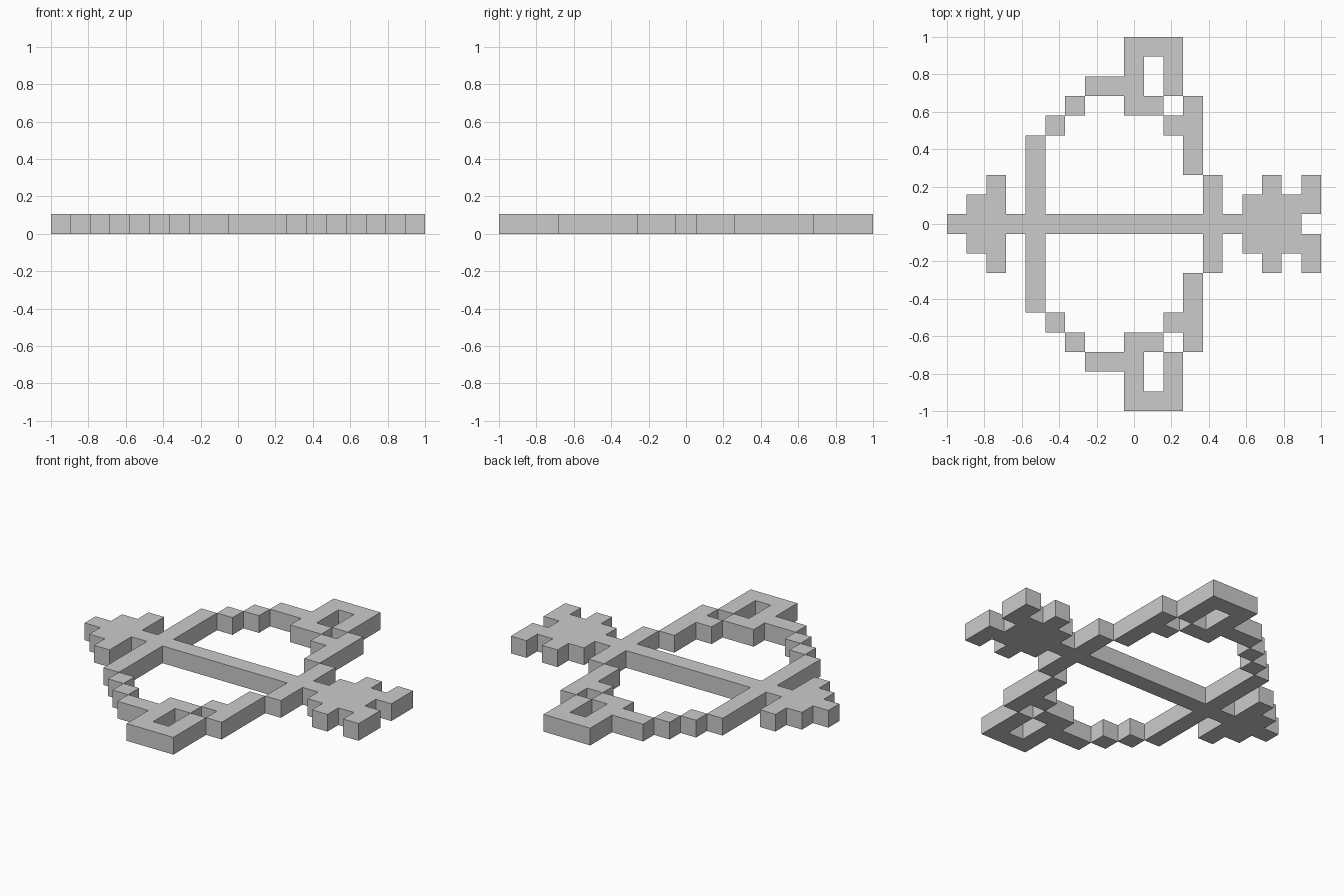
import bpy
import bmesh

cube = bpy.data.objects.get("Cube")
if cube:
    bpy.data.objects.remove(cube, do_unlink=True)

N = 19
CELL = 2 / N

grey = bpy.data.materials.new("light_grey")
grey.use_nodes = True
COLOUR = (0.6, 0.6, 0.6, 1)
grey.diffuse_color = COLOUR
grey.node_tree.nodes["Principled BSDF"].inputs["Base Color"].default_value = COLOUR


def block(c0, c1, r0, r1):
    """Cells from column c0 to c1 and row r0 to r1, inclusive."""
    return {(c, r) for c in range(c0, c1 + 1) for r in range(r0, r1 + 1)}


def mirrored(cells):
    return cells | {(c, -r) for c, r in cells}


# Rows count outward from the centre line, columns from the left edge
shaft = block(0, 17, 0, 0)
arrowhead = mirrored(block(1, 2, 1, 1) | block(2, 2, 2, 2))
string = mirrored(block(4, 4, 1, 4))
grip = mirrored(block(13, 13, 1, 2))
fletching = mirrored(block(15, 18, 1, 1) | block(16, 16, 2, 2) | block(18, 18, 2, 2))
limb = block(12, 12, 3, 6) | block(11, 11, 5, 5)
cord = block(5, 5, 5, 5) | block(6, 6, 6, 6) | block(7, 8, 7, 7)
tip = block(9, 9, 6, 9) | block(10, 10, 6, 6) | block(10, 10, 9, 9) | block(11, 11, 7, 9)


def flip(cells):
    return {(c, -r) for c, r in cells}


parts = {
    "centre_shaft": shaft, "arrowhead": arrowhead, "cross_string": string,
    "centre_grip": grip, "tail_fletching": fletching,
    "back_limb": limb, "front_limb": flip(limb),
    "back_cord": cord, "front_cord": flip(cord),
    "back_tip_loop": tip, "front_tip_loop": flip(tip),
}
filled = set().union(*parts.values())


def build(name, cells):
    """Thick slab of cells, with walls only where the whole shape has an edge."""
    bm = bmesh.new()

    def face(points):
        bm.faces.new([bm.verts.new(p) for p in points])

    for c, r in cells:
        x0, y0 = -1 + c * CELL, (r - 0.5) * CELL
        x1, y1 = x0 + CELL, y0 + CELL
        ring = [(x0, y0), (x1, y0), (x1, y1), (x0, y1)]
        face([(x, y, CELL) for x, y in ring])
        face([(x, y, 0) for x, y in reversed(ring)])
        for i, (dc, dr) in enumerate([(0, -1), (1, 0), (0, 1), (-1, 0)]):
            if (c + dc, r + dr) not in filled:
                a, b = ring[i], ring[(i + 1) % 4]
                face([(*a, 0), (*b, 0), (*b, CELL), (*a, CELL)])
    # Weld the cells and merge flat areas
    bmesh.ops.remove_doubles(bm, verts=bm.verts, dist=0.001)
    bmesh.ops.dissolve_limit(bm, angle_limit=0.01, verts=bm.verts, edges=bm.edges)
    mesh = bpy.data.meshes.new(name)
    bm.to_mesh(mesh)
    bm.free()
    mesh.materials.append(grey)
    bpy.context.collection.objects.link(bpy.data.objects.new(name, mesh))


for part, cells in parts.items():
    build(part, cells)
